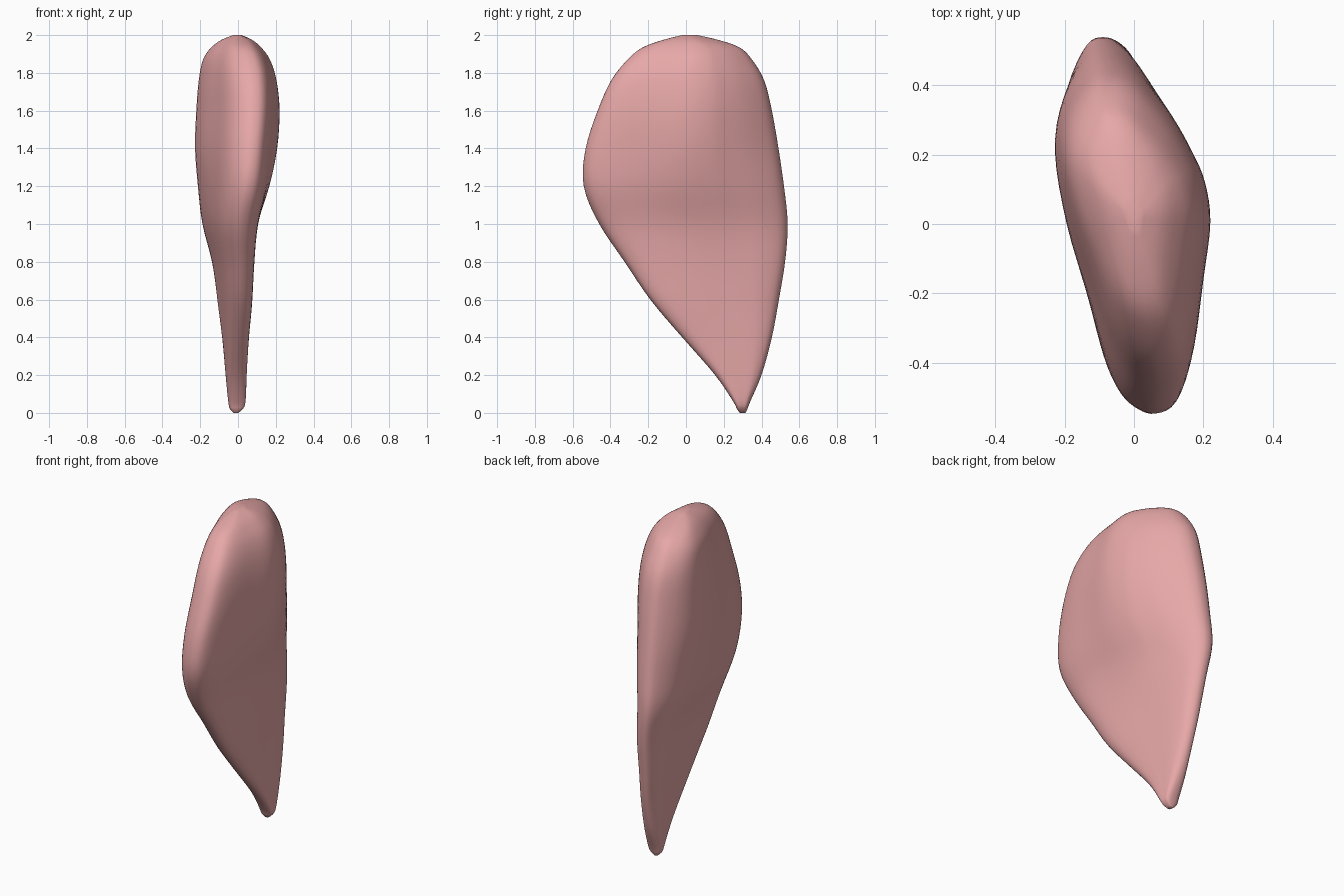
import bpy, bmesh
from mathutils import Vector

if "Cube" in bpy.data.objects:
    bpy.data.objects.remove(bpy.data.objects["Cube"])

# Levels: z, front y, back y, left x, right x, blend from tilted slab (0) to S-shaped section (1)
LEVELS = [
    (0.00, 0.285, 0.315, -0.025, 0.005, 0), (0.02, 0.27, 0.325, -0.052, 0.035, 0),
    (0.06, 0.25, 0.34, -0.064, 0.053, 0), (0.20, 0.155, 0.40, -0.077, 0.058, 0),
    (0.40, -0.02, 0.455, -0.092, 0.067, 0), (0.60, -0.19, 0.492, -0.115, 0.083, 0),
    (0.80, -0.325, 0.525, -0.144, 0.098, 0.15), (1.00, -0.46, 0.539, -0.197, 0.127, 0.4),
    (1.20, -0.543, 0.519, -0.219, 0.185, 0.65), (1.40, -0.532, 0.49, -0.232, 0.217, 0.85),
    (1.60, -0.468, 0.455, -0.225, 0.23, 0.85), (1.76, -0.397, 0.415, -0.213, 0.216, 0.8),
    (1.87, -0.31, 0.35, -0.19, 0.18, 0.8), (1.935, -0.23, 0.285, -0.145, 0.13, 0.8),
    (1.975, -0.12, 0.17, -0.09, 0.08, 0.8), (2.00, -0.02, 0.06, -0.025, 0.02, 0.8),
]
# Normalised S-shaped section: (front-to-back, left-to-right)
SECTION = [
    (-1, 0.36), (-0.94, 0.58), (-0.72, 0.73), (-0.3, 0.88), (0.03, 1), (0.28, 0.93),
    (0.46, 0.76), (0.68, 0.48), (0.88, 0.14), (0.97, -0.08), (1, -0.3), (0.96, -0.54),
    (0.74, -0.87), (0.45, -1), (0.03, -0.84), (-0.37, -0.54), (-0.7, -0.3),
    (-0.89, -0.09), (-0.975, 0.14),
]


def smooth_curve(pts, steps, closed):
    """Catmull-Rom curve through pts."""
    n, out = len(pts), []
    get = (lambda i: pts[i % n]) if closed else (lambda i: pts[min(max(i, 0), n - 1)])
    for i in range(n if closed else n - 1):
        a, b, c, d = (get(i + k) for k in (-1, 0, 1, 2))
        for k in range(steps):
            t = k / steps
            out.append((b * 2 + (c - a) * t + (a * 2 - b * 5 + c * 4 - d) * t * t
                        + (b * 3 - a - c * 3 + d) * t ** 3) / 2)
    return out if closed else out + [pts[-1].copy()]


# Matching slab section with blunt rounded edges (tilted when lofted)
slab = [(s, (0.75 if i < 10 else -0.75) * max(0, 1 - abs(s) ** 5) ** 0.5)
        for i, (s, v) in enumerate(SECTION)]
s_loop = smooth_curve([Vector(p) for p in SECTION], 4, True)
slab_loop = smooth_curve([Vector(p) for p in slab], 4, True)

# Loft the sections into one closed body
bm = bmesh.new()
rings = []
for z, y0, y1, x0, x1, w in smooth_curve([Vector(r) for r in LEVELS], 4, False):
    ring = []
    tilt = 0.36 * min(1, 0.2 + 1.5 * z)
    for p, q in zip(slab_loop, s_loop):
        s, v = p.lerp(q, w)
        v -= (1 - w) * tilt * s
        ring.append(bm.verts.new(((x0 + x1) / 2 + v * (x1 - x0) / 2,
                                  (y0 + y1) / 2 + s * (y1 - y0) / 2, z)))
    rings.append(ring)
for lo, hi in zip(rings, rings[1:]):
    for i in range(len(lo)):
        j = (i + 1) % len(lo)
        bm.faces.new((lo[i], lo[j], hi[j], hi[i]))
bm.faces.new(rings[0][::-1])
bm.faces.new(rings[-1])
for _ in range(3):
    bmesh.ops.smooth_vert(bm, verts=[v for r in rings[2:-2] for v in r], factor=0.3,
                          use_axis_x=True, use_axis_y=True, use_axis_z=True)
bmesh.ops.recalc_face_normals(bm, faces=bm.faces)
for f in bm.faces:
    f.smooth = True
mesh = bpy.data.meshes.new("blade_body")
bm.to_mesh(mesh)
bm.free()
body = bpy.data.objects.new("blade_body", mesh)
bpy.context.collection.objects.link(body)

# Soft pink colour
mat = bpy.data.materials.new("soft_pink")
mat.diffuse_color = (0.8, 0.39, 0.39, 1)
mat.use_nodes = True
mat.node_tree.nodes["Principled BSDF"].inputs["Base Color"].default_value = mat.diffuse_color
mesh.materials.append(mat)
